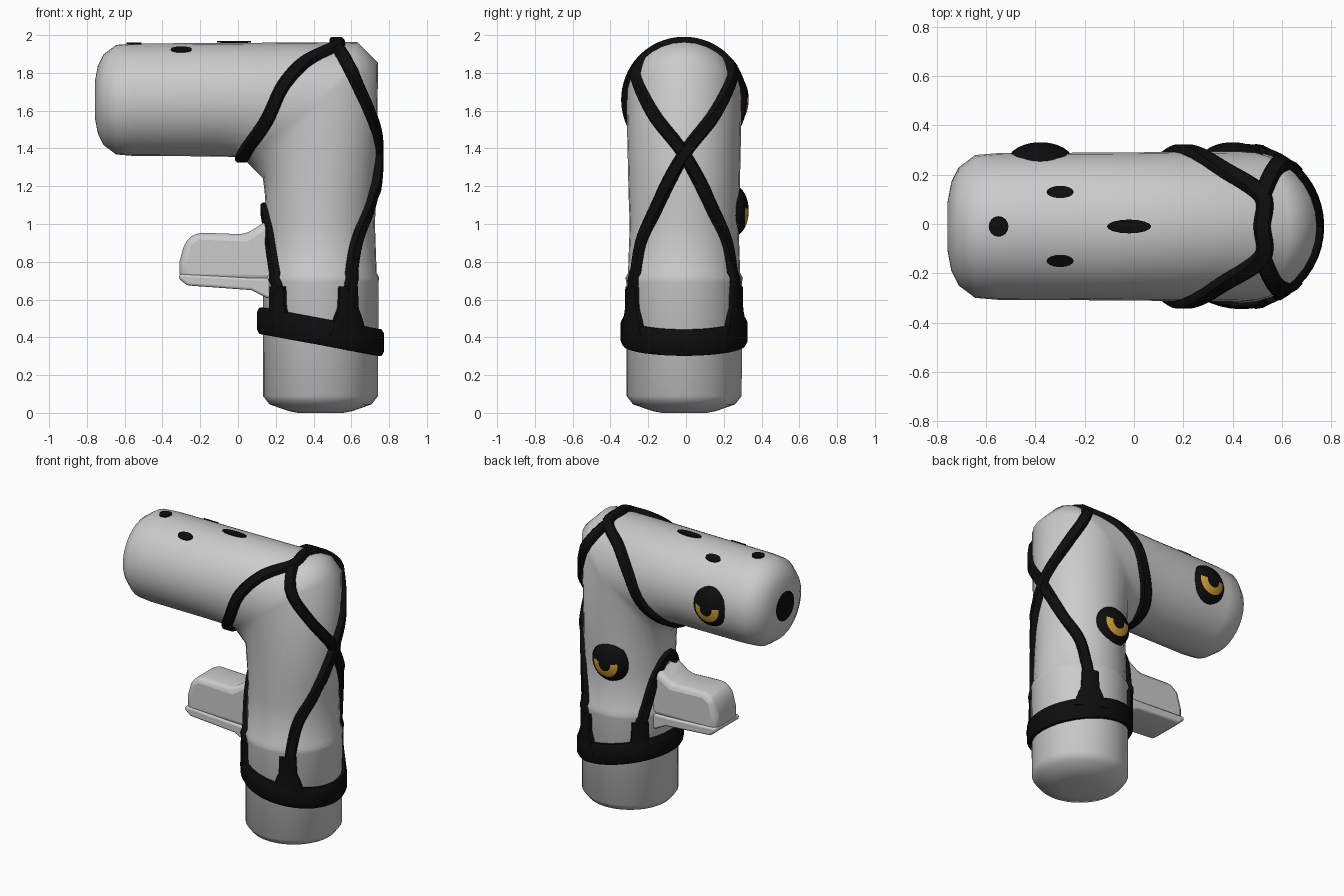
import bpy, bmesh, math
from mathutils import Vector

cube = bpy.data.objects.get("Cube")
if cube:
    bpy.data.objects.remove(cube)

CX, CZ, R = 0.437, 1.658, 0.305   # upright axis x, arm axis z, tube radius
SHIFT_Y = -0.01
SIDES = 32


def material(name, rgb):
    m = bpy.data.materials.new(name)
    m.use_nodes = True
    m.diffuse_color = (*rgb, 1)
    m.node_tree.nodes["Principled BSDF"].inputs["Base Color"].default_value = (*rgb, 1)
    return m


GREY = material("light_grey", (0.6, 0.6, 0.6))
BLACK = material("black", (0.004, 0.004, 0.004))
GOLD = material("gold", (0.62, 0.33, 0.035))


def finish(name, bm, mats, angle=40, bevel=0):
    bmesh.ops.recalc_face_normals(bm, faces=bm.faces)
    me = bpy.data.meshes.new(name)
    bm.to_mesh(me)
    bm.free()
    for m in mats:
        me.materials.append(m)
    ob = bpy.data.objects.new(name, me)
    bpy.context.collection.objects.link(ob)
    ob.location.y = SHIFT_Y
    if bevel:
        mod = ob.modifiers.new("round", "BEVEL")
        mod.width, mod.segments, mod.limit_method = bevel, 3, "ANGLE"
    bpy.ops.object.select_all(action="DESELECT")
    ob.select_set(True)
    bpy.context.view_layer.objects.active = ob
    bpy.ops.object.shade_smooth_by_angle(angle=math.radians(angle))
    return ob


def loft(bm, rings, closed=False):
    rows = [[bm.verts.new(p) for p in ring] for ring in rings]
    n = len(rows[0])
    for a, b in zip(rows, rows[1:] + rows[:1] if closed else rows[1:]):
        for i in range(n):
            j = (i + 1) % n
            bm.faces.new((a[i], a[j], b[j], b[i]))
    if not closed:
        bm.faces.new(rows[0])
        bm.faces.new(rows[-1])
    return rows


# Bent tube: arm rings (x, radius), mitred elbow, upright rings (z, radius)
ARM = [(-0.757, 0.1), (-0.742, 0.18), (-0.712, 0.24), (-0.645, 0.29),
       (-0.55, 0.298), (-0.1, 0.3)]
UPRIGHT = [(1.15, 0.294), (1.0, 0.288), (0.74, 0.297), (0.715, 0.311),
           (0.69, 0.306), (0.09, 0.305), (0.045, 0.27), (0.01, 0.17), (0, 0.12)]
trig = [(math.cos(2 * math.pi * i / SIDES), math.sin(2 * math.pi * i / SIDES))
        for i in range(SIDES)]
rings = [[(x, r * s, CZ + r * c) for c, s in trig] for x, r in ARM]
rings.append([(CX + R * c - 0.02 - 0.09 * c * c, R * s, CZ + R * c) for c, s in trig])
rings.append([(CX + R * c, R * s, CZ + R * c - 0.02 - 0.09 * c * c) for c, s in trig])
rings += [[(CX + r * c, r * s, z) for c, s in trig] for z, r in UPRIGHT]
bm = bmesh.new()
loft(bm, rings)
for f in bm.faces:   # dark spot on the arm's end
    if f.calc_center_median().x < -0.756:
        f.material_index = 1
finish("bent_tube_body", bm, [GREY, BLACK], 50)


def interp(table, v):
    table = sorted(table)
    for (a, ra), (b, rb) in zip(table, table[1:]):
        if a <= v <= b:
            return ra + (rb - ra) * (v - a) / (b - a)
    return R


def snap(p):
    """Nearest point on the tube and its outward normal."""
    if p.z - CZ > p.x - CX:
        n = Vector((0, p.y, p.z - CZ)).normalized()
        return Vector((p.x, 0, CZ)) + n * interp(ARM, p.x), n
    n = Vector((p.x - CX, p.y, 0)).normalized()
    return Vector((CX, 0, p.z)) + n * interp(UPRIGHT, p.z), n


def strap(name, path, widths, closed=False, thick=0.028, steps=6):
    """Ribbon following a smooth path laid on the tube."""
    P = [Vector(p) for p in path]
    n = len(P)
    get = (lambda i: P[i % n]) if closed else (lambda i: P[max(0, min(n - 1, i))])
    pts, nor, wid = [], [], []
    total = (n if closed else n - 1) * steps
    for k in range(total if closed else total + 1):
        i, t = divmod(k, steps)
        t /= steps
        a, b, c, d = (get(i + j) for j in (-1, 0, 1, 2))
        q = 0.5 * (2 * b + (c - a) * t + (2 * a - 5 * b + 4 * c - d) * t * t
                   + (3 * b - a - 3 * c + d) * t ** 3)
        p, m = snap(q)
        pts.append(p)
        nor.append(m)
        w0, w1 = widths[i % len(widths)], widths[min(i + 1, len(widths) - 1)]
        wid.append(w0 + (w1 - w0) * t if len(widths) > 1 else w0)
    N = len(pts)
    idx = (lambda i: i % N) if closed else (lambda i: max(0, min(N - 1, i)))
    for _ in range(3):
        nor = [(nor[idx(i - 1)] + nor[i] + nor[idx(i + 1)]).normalized() for i in range(N)]
    sections = []
    for i in range(N):
        tangent = pts[idx(i + 1)] - pts[idx(i - 1)]
        side = nor[i].cross(tangent).normalized() * wid[i] / 2
        up = nor[i]
        sections.append([pts[i] - side - up * 0.025, pts[i] - side + up * thick * 0.6,
                         pts[i] - side * 0.7 + up * thick, pts[i] + side * 0.7 + up * thick,
                         pts[i] + side + up * thick * 0.6, pts[i] + side - up * 0.025])
    bm = bmesh.new()
    loft(bm, sections, closed)
    finish(name, bm, [BLACK], 45)


def flip(path):
    return [(x, -y, z) for x, y, z in path]


# Strap round the arm and over the elbow
half = [(0.52, 0, 1.96), (0.52, 0.12, 1.93), (0.36, 0.22, 1.85), (0.24, 0.29, 1.73),
        (0.15, 0.28, 1.55), (0.05, 0.17, 1.41), (0.02, 0, 1.355)]
strap("arm_strap", half + flip(half[1:-1])[::-1], [0.07], closed=True)

# Crossed straps down the outer side, and the arch above the peg
cross = [(0.52, 0.12, 1.93), (0.6, 0.25, 1.8), (0.69, 0.17, 1.6), (0.74, 0, 1.37),
         (0.7, -0.14, 1.1), (0.62, -0.22, 0.9), (0.585, -0.26, 0.64)]
strap("cross_strap_left", cross, [0.068])
strap("cross_strap_right", flip(cross), [0.068], thick=0.026)
arch = [(0.22, 0.215, 0.64), (0.19, 0.18, 0.76), (0.16, 0.13, 0.93), (0.13, 0.06, 1.05)]
strap("peg_arch_strap", arch + [(0.13, 0, 1.08)] + flip(arch)[::-1], [0.065])

# Tilted belt with four flared tabs
belt = [(CX + R * c, R * s, 0.43 - 0.058 * c) for c, s in trig[::2]]
strap("belt", belt, [0.14], closed=True, thick=0.03, steps=3)
for side, sy in (("back", 1), ("front", -1)):
    for place, x, low in (("inner", 0.215, 0.46), ("outer", 0.58, 0.41)):
        y = sy * math.sqrt(R * R - (x - CX) ** 2)
        strap(f"belt_tab_{place}_{side}",
              [(x, y, low), (x, y, 0.5), (x, y, 0.56), (x, y, 0.67)],
              [0.22, 0.16, 0.115, 0.105], thick=0.027)


# Peg: side profile pushed out to a width, with a wider lip beneath
def slab(name, profile, half_width, bevel):
    bm = bmesh.new()
    loft(bm, [[(x, y, z) for x, z in profile] for y in (-half_width, half_width)])
    finish(name, bm, [GREY], 50, bevel)


slab("peg", [(0.3, 1.03), (0.14, 1.01), (0.04, 0.945), (-0.22, 0.955), (-0.28, 0.91),
             (-0.31, 0.8), (-0.31, 0.7), (0.3, 0.69)], 0.125, 0.045)
slab("peg_lip", [(0.3, 0.71), (0.05, 0.715), (-0.31, 0.735), (-0.313, 0.71),
                 (-0.27, 0.675), (0.07, 0.65), (0.15, 0.61), (0.3, 0.6)], 0.135, 0.02)


# Domed eyes with a gold lower crescent
def eye(name, x, z):
    radius, base, bulge = 0.135, 0.262, 0.08
    bm = bmesh.new()
    dists = (0.135, 0.128, 0.112, 0.09, 0.068, 0.045, 0.02)
    loft(bm, [[(x + d * c, base + bulge * math.sqrt(max(0, 1 - (d / radius) ** 2)), z + d * s)
               for c, s in trig] for d in dists])
    for f in bm.faces:
        c = f.calc_center_median()
        d = math.hypot(c.x - x, c.z - z)
        if 0.045 < d < 0.09 and c.z < z + 0.01:
            f.material_index = 1
    finish(name, bm, [BLACK, GOLD], 60)


eye("arm_eye", -0.38, 1.66)
eye("upright_eye", 0.4, 1.07)

# Dark spots along the top of the arm
spots = [(-0.55, 0, 0.04, 0.042), (-0.3, 0.14, 0.055, 0.025),
         (-0.3, -0.14, 0.055, 0.025), (-0.02, 0, 0.09, 0.028)]
for k, (x, y, rx, ry) in enumerate(spots):
    bm = bmesh.new()
    plates = []
    for lift in (-0.003, 0.006):
        plates.append([(x + rx * c, y + ry * s,
                        CZ + lift + math.sqrt(interp(ARM, x) ** 2 - (y + ry * s) ** 2))
                       for c, s in trig[::2]])
    loft(bm, plates)
    finish(f"arm_spot_{k + 1}", bm, [BLACK])
